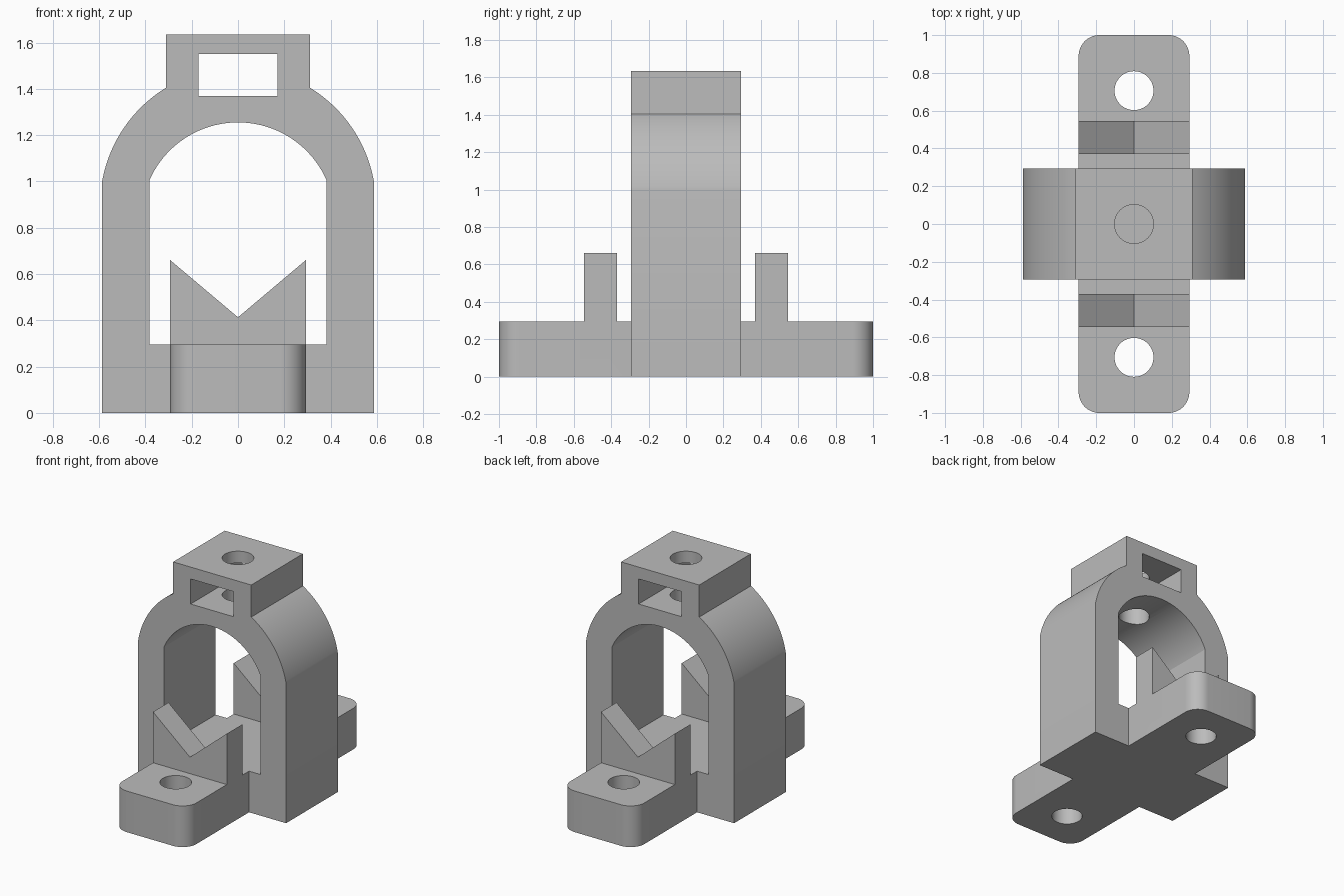
import bpy
import bmesh
from math import sin, cos, pi, radians, asin, sqrt
from mathutils import Matrix, Vector

cube = bpy.data.objects.get("Cube")
if cube:
    bpy.data.objects.remove(cube, do_unlink=True)

grey = bpy.data.materials.new("plain grey")
grey.use_nodes = True
GREY = (0.5, 0.5, 0.5, 1)
grey.diffuse_color = GREY
grey.node_tree.nodes["Principled BSDF"].inputs["Base Color"].default_value = GREY

HALF = 0.293      # half depth of the frame, half width of the base
FLOOR = 0.295     # base thickness


def prism(name, outline, start, end, along_y=False):
    """Extrude an outline: (x, y) along z, or (x, z) along y."""
    bm = bmesh.new()
    place = (lambda a, b: (a, start, b)) if along_y else (lambda a, b: (a, b, start))
    face = bm.faces.new([bm.verts.new(place(a, b)) for a, b in outline])
    step = Vector((0, end - start, 0) if along_y else (0, 0, end - start))
    new = bmesh.ops.extrude_face_region(bm, geom=[face])["geom"]
    bmesh.ops.translate(bm, vec=step, verts=[v for v in new if isinstance(v, bmesh.types.BMVert)])
    bmesh.ops.recalc_face_normals(bm, faces=bm.faces)
    mesh = bpy.data.meshes.new(name)
    bm.to_mesh(mesh)
    bm.free()
    mesh.materials.append(grey)
    obj = bpy.data.objects.new(name, mesh)
    bpy.context.collection.objects.link(obj)
    return obj


def arc(cx, cy, r, a0, a1, n):
    return [(cx + r * cos(a0 + (a1 - a0) * i / n), cy + r * sin(a0 + (a1 - a0) * i / n))
            for i in range(n + 1)]


def box(x, z0, z1):
    return [(-x, z0), (x, z0), (x, z1), (-x, z1)]


def combine(body, part, operation):
    """Apply a boolean to the body and discard the other part."""
    mod = body.modifiers.new(part.name, 'BOOLEAN')
    mod.operation = operation
    mod.solver = 'EXACT'
    mod.object = part
    bpy.ops.object.select_all(action='DESELECT')
    bpy.context.view_layer.objects.active = body
    body.select_set(True)
    bpy.ops.object.modifier_apply(modifier=mod.name)
    bpy.data.objects.remove(part, do_unlink=True)


# Arched frame with a square head on top
side, neck, shoulder, top = 0.587, 0.31, 1.405, 1.635
centre = 0.896
radius = sqrt(side ** 2 + (1.0 - centre) ** 2)
right = arc(0, centre, radius, asin((1.0 - centre) / radius),
            asin((shoulder - centre) / radius), 24)
right = [(side, 0)] + right + [(neck, top)]
outline = right + [(-x, z) for x, z in reversed(right)]
bracket = prism("clamp_bracket", outline, -HALF, HALF, True)

# Arched opening through the frame
lift = asin(0.168 / 0.418)
opening = [(-0.383, FLOOR), (0.383, FLOOR)] + arc(0, 0.837, 0.418, lift, pi - lift, 40)
combine(bracket, prism("opening", opening, -0.5, 0.5, True), 'DIFFERENCE')

# Nut slot through the head, and the bolt hole above and below it
combine(bracket, prism("slot", box(0.171, 1.37, 1.55), -0.5, 0.5, True), 'DIFFERENCE')
combine(bracket, prism("bolt_hole", arc(0, 0, 0.103, 0, 2 * pi, 64)[:-1], 1.0, 1.8), 'DIFFERENCE')

# Base plate with rounded corners
fillet = 0.11
plate = []
for i, (sx, sy) in enumerate([(1, 1), (-1, 1), (-1, -1), (1, -1)]):
    plate += arc(sx * (HALF - fillet), sy * (1 - fillet), fillet,
                 i * pi / 2, (i + 1) * pi / 2, 14)
combine(bracket, prism("base_plate", plate, 0, FLOOR), 'UNION')

# Vee rests and mounting holes at both ends
vee = [(-HALF, 0.1), (HALF, 0.1), (HALF, 0.66), (0, 0.413), (-HALF, 0.66)]
for end, s in (("front", -1), ("rear", 1)):
    combine(bracket, prism(end + "_vee_rest", vee, s * 0.37, s * 0.545, True), 'UNION')
    hole = arc(0, s * 0.706, 0.103, 0, 2 * pi, 64)[:-1]
    combine(bracket, prism(end + "_mounting_hole", hole, -0.2, 0.5), 'DIFFERENCE')

bpy.ops.object.select_all(action='DESELECT')
bpy.context.view_layer.objects.active = bracket
bracket.select_set(True)
bpy.ops.object.shade_smooth_by_angle(angle=radians(12))
